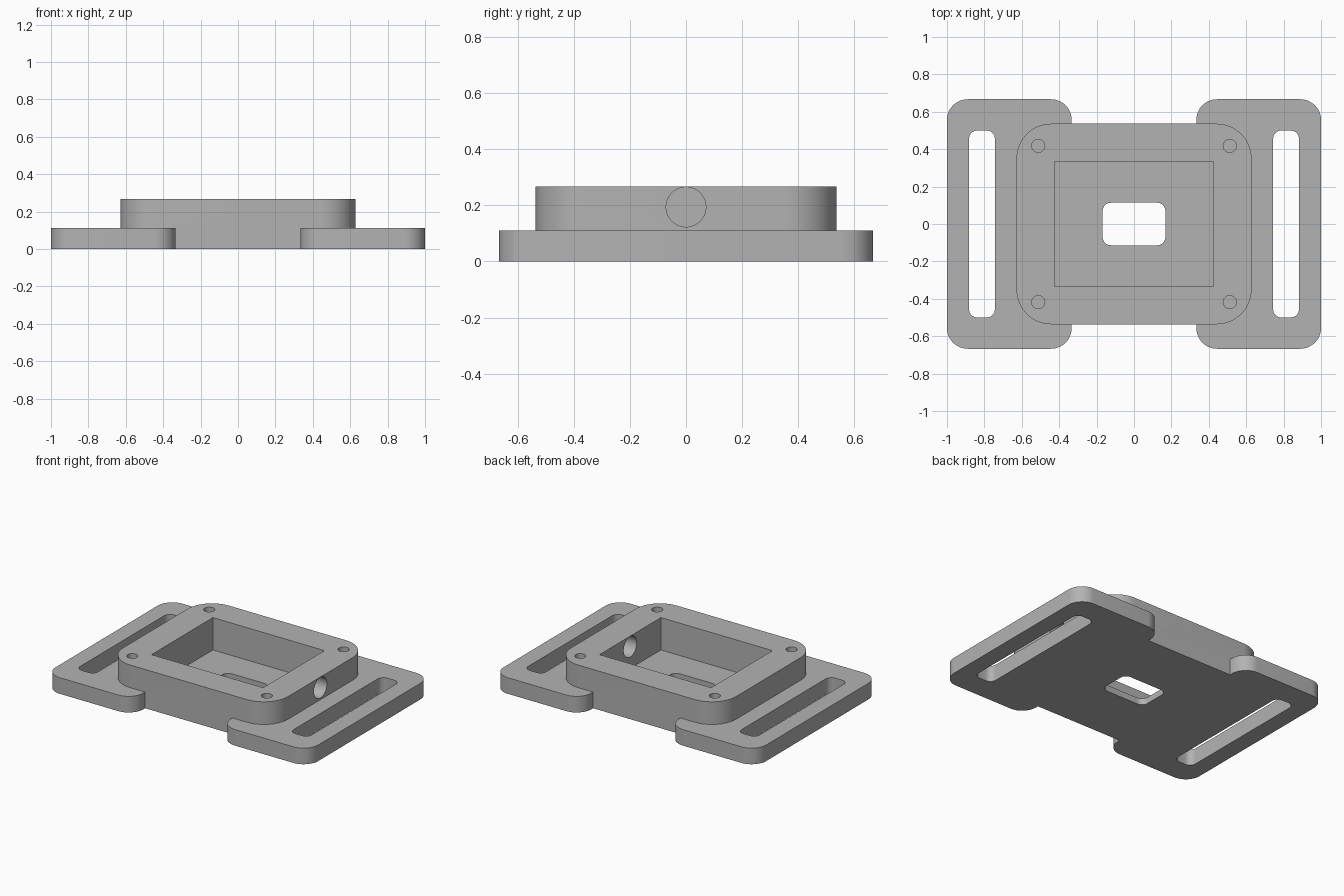
import bpy
import bmesh
from math import cos, sin, pi, radians
from mathutils import Matrix

cube = bpy.data.objects.get("Cube")
if cube:
    bpy.data.objects.remove(cube, do_unlink=True)

TOP = 0.267      # height of the housing
FLOOR = 0.044    # pocket floor
TAB = 0.111      # strap tab thickness

grey = bpy.data.materials.new("plain grey")
grey.use_nodes = True
grey.diffuse_color = (0.45, 0.45, 0.45, 1)
grey.node_tree.nodes["Principled BSDF"].inputs["Base Color"].default_value = grey.diffuse_color


def add_object(name, bm):
    bmesh.ops.recalc_face_normals(bm, faces=bm.faces)
    mesh = bpy.data.meshes.new(name)
    bm.to_mesh(mesh)
    bm.free()
    mesh.materials.append(grey)
    obj = bpy.data.objects.new(name, mesh)
    bpy.context.collection.objects.link(obj)
    return obj


def slab(name, cx, half_x, half_y, z0, z1, radius=0.0, steps=12):
    """Upright prism with a rounded rectangle outline."""
    bm = bmesh.new()
    outline = []
    for i, (sx, sy) in enumerate([(1, 1), (-1, 1), (-1, -1), (1, -1)]):
        for k in range(steps + 1 if radius else 1):
            a = (i + k / steps) * pi / 2
            outline.append(bm.verts.new((cx + sx * (half_x - radius) + radius * cos(a),
                                         sy * (half_y - radius) + radius * sin(a), z0)))
    face = bm.faces.new(outline)
    side = bmesh.ops.extrude_face_region(bm, geom=[face])
    moved = [v for v in side["geom"] if isinstance(v, bmesh.types.BMVert)]
    bmesh.ops.translate(bm, vec=(0, 0, z1 - z0), verts=moved)
    return add_object(name, bm)


def rod(name, radius, length, matrix):
    bm = bmesh.new()
    bmesh.ops.create_cone(bm, cap_ends=True, segments=40, radius1=radius,
                          radius2=radius, depth=length, matrix=matrix)
    return add_object(name, bm)


def combine(target, tool, operation):
    """Apply a boolean and discard the tool."""
    mod = target.modifiers.new(operation.lower(), 'BOOLEAN')
    mod.operation = operation
    mod.solver = 'EXACT'
    mod.object = tool
    bpy.context.view_layer.objects.active = target
    bpy.ops.object.modifier_apply(modifier=mod.name)
    bpy.data.objects.remove(tool, do_unlink=True)


# Housing with a strap tab on each side
body = slab("strap_housing", 0, 0.628, 0.536, 0, TOP, 0.185, 16)
for side in (-1, 1):
    combine(body, slab("strap_tab", side * 0.6665, 0.3335, 0.667, 0, TAB, 0.111), 'UNION')

# Strap slots
for side in (-1, 1):
    combine(body, slab("slot_cutter", side * 0.813, 0.069, 0.5, -0.1, 0.4, 0.044, 8), 'DIFFERENCE')

# Pocket and the window in its floor
combine(body, slab("pocket_cutter", 0, 0.425, 0.334, FLOOR, 0.4), 'DIFFERENCE')
combine(body, slab("window_cutter", 0, 0.168, 0.114, -0.1, 0.2, 0.045, 8), 'DIFFERENCE')

# Screw holes in the rim
for x in (-0.512, 0.512):
    for y in (-0.418, 0.418):
        place = Matrix.Translation((x, y, FLOOR + 0.2))
        combine(body, rod("screw_cutter", 0.035, 0.4, place), 'DIFFERENCE')

# Cable hole through the left wall
place = Matrix.Translation((0.55, 0, 0.194)) @ Matrix.Rotation(pi / 2, 4, 'Y')
combine(body, rod("cable_cutter", 0.071, 0.4, place), 'DIFFERENCE')

# Smooth the rounded corners, keep the edges sharp
bpy.ops.object.select_all(action='DESELECT')
body.select_set(True)
bpy.context.view_layer.objects.active = body
bpy.ops.object.shade_smooth_by_angle(angle=radians(30))
